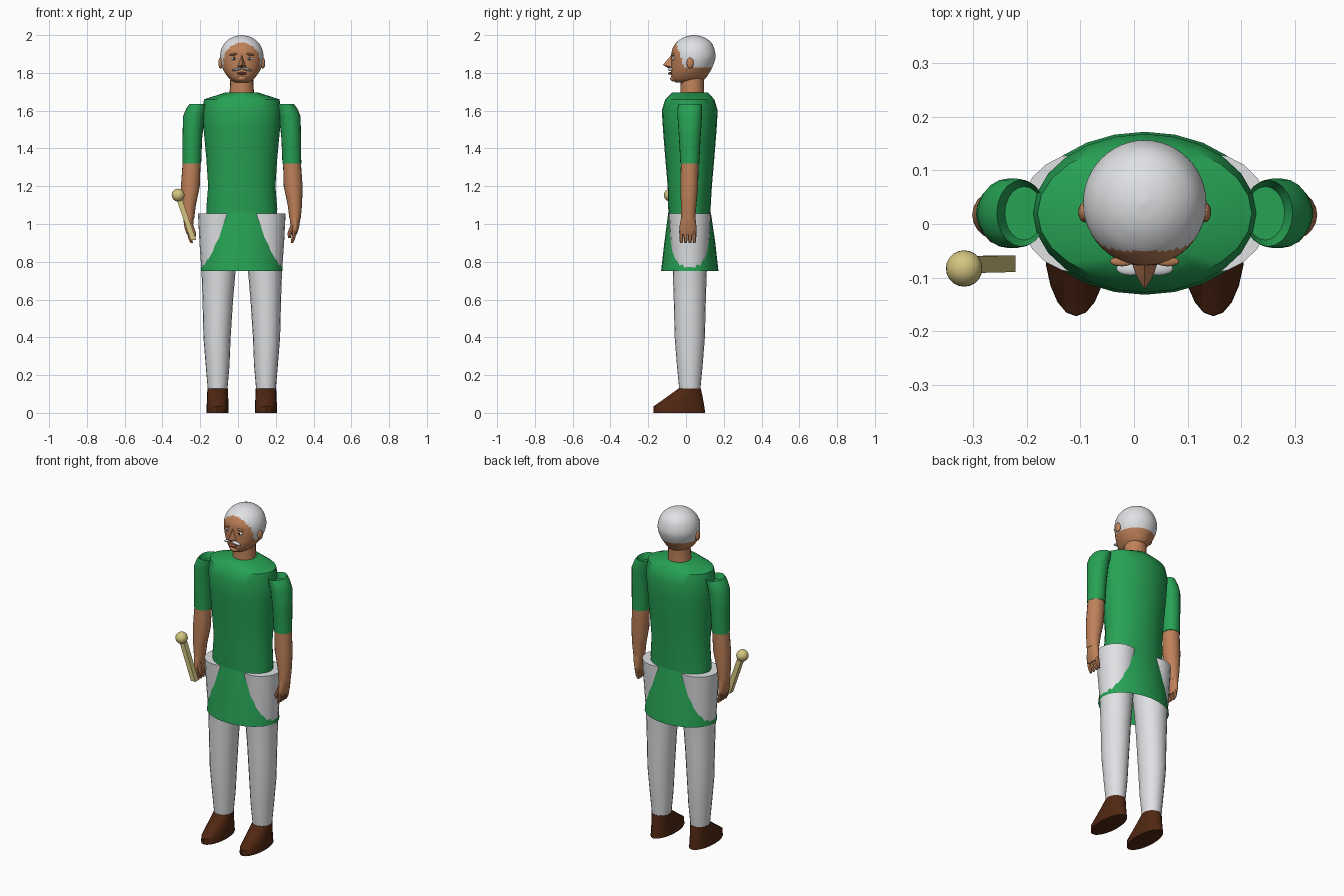
import bpy, bmesh, math
from mathutils import Vector

if "Cube" in bpy.data.objects:
    bpy.data.objects.remove(bpy.data.objects["Cube"])

MID = 0.02   # body centre line in x
parts = []


def material(name, rgb):
    m = bpy.data.materials.new(name)
    m.use_nodes = True
    m.diffuse_color = (*rgb, 1)
    m.node_tree.nodes["Principled BSDF"].inputs["Base Color"].default_value = (*rgb, 1)
    return m


GREEN = material("green cloth", (0.02, 0.36, 0.09))
WHITE = material("white", (0.74, 0.75, 0.77))
SKIN = material("skin", (0.52, 0.22, 0.10))
BROWN = material("brown leather", (0.08, 0.02, 0.006))
WOOD = material("pale wood", (0.66, 0.56, 0.22))
DARK = material("dark eye", (0.03, 0.015, 0.01))
LIP = material("lip", (0.32, 0.09, 0.05))


def finish(name, bm, *mats):
    mesh = bpy.data.meshes.new(name)
    bmesh.ops.recalc_face_normals(bm, faces=bm.faces)
    bm.to_mesh(mesh)
    bm.free()
    for m in mats:
        mesh.materials.append(m)
    ob = bpy.data.objects.new(name, mesh)
    bpy.context.collection.objects.link(ob)
    parts.append(ob)
    return ob


def refine(rows, steps):
    """Smooth curve through the rows."""
    out = []
    for i in range(len(rows) - 1):
        p0, p1, p2, p3 = (rows[min(max(j, 0), len(rows) - 1)] for j in range(i - 1, i + 3))
        for k in range(steps):
            t = k / steps
            out.append([0.5 * (2 * b + (c - a) * t + (2 * a - 5 * b + 4 * c - d) * t * t
                               + (3 * b - a - 3 * c + d) * t ** 3)
                        for a, b, c, d in zip(p0, p1, p2, p3)])
    return out + [rows[-1]]


def loft(name, rows, mat, sides=20, steps=1, cap=True, extra=()):
    """Skin elliptical rings given as (z, x, y, half width, half depth)."""
    bm = bmesh.new()
    turn = math.pi / 4 if sides == 4 else 0
    rings = []
    for z, x, y, rx, ry in refine(rows, steps):
        angles = [turn + math.tau * k / sides for k in range(sides)]
        rings.append([bm.verts.new((x + rx * math.cos(a), y + ry * math.sin(a), z)) for a in angles])
    for low, high in zip(rings, rings[1:]):
        for k in range(sides):
            n = (k + 1) % sides
            bm.faces.new((low[k], low[n], high[n], high[k]))
    if cap:
        bm.faces.new(rings[0])
        bm.faces.new(rings[-1])
    return finish(name, bm, mat, *extra)


def blob(name, loc, size, mat, tilt=0, seg=16):
    bm = bmesh.new()
    bmesh.ops.create_uvsphere(bm, u_segments=seg, v_segments=seg // 2 + 2, radius=1)
    ob = finish(name, bm, mat)
    ob.location, ob.scale, ob.rotation_euler = loc, size, (0, tilt, 0)
    return ob


# Shirt and hanging skirt
loft("shirt", [(1.03, MID, .019, .185, .108), (1.08, MID, .018, .188, .112),
               (1.2, MID, .02, .178, .117), (1.35, MID, .02, .188, .13),
               (1.5, MID, .02, .202, .142), (1.6, MID, .02, .208, .148),
               (1.66, MID, .02, .2, .13), (1.695, MID, .02, .09, .095)], GREEN, 24)
loft("skirt", [(.75, MID, .02, .217, .152), (.9, MID, .02, .203, .135),
               (1.06, MID, .019, .186, .113)], GREEN, 24, cap=False)

for s, side in ((1, "left"), (-1, "right")):
    def limb(name, rows, mat, **kw):
        return loft(side + "_" + name, [(z, MID + s * x, y, rx, ry) for z, x, y, rx, ry in rows], mat, **kw)

    # Trouser leg and shoe
    limb("trouser_leg", [(.125, .128, .02, .052, .056), (.25, .128, .02, .063, .068),
                         (.4, .131, .02, .072, .08), (.6, .127, .02, .081, .085),
                         (.75, .123, .02, .09, .09), (.9, .12, .02, .104, .102),
                         (1.055, .119, .02, .113, .112)], WHITE)
    limb("shoe", [(0, .128, -.035, .059, .137), (.035, .128, -.037, .058, .134),
                  (.085, .128, -.006, .056, .094), (.13, .128, .02, .054, .058)], BROWN)

    # Sleeve with a sunken top, forearm and hand
    limb("sleeve", [(1.32, .265, .02, .05, .05), (1.45, .262, .02, .052, .057),
                    (1.57, .254, .02, .057, .065), (1.61, .24, .02, .055, .065),
                    (1.635, .23, .02, .046, .062), (1.6, .225, .02, .036, .05)], GREEN)
    limb("forearm", [(1.03, .282, .012, .03, .038), (1.1, .281, .014, .038, .041),
                     (1.2, .272, .017, .05, .047), (1.34, .265, .02, .047, .047)], SKIN)
    limb("palm", [(.945, .277, .01, .014, .043), (.98, .281, .01, .022, .046),
                  (1.035, .282, .012, .029, .038)], SKIN)
    for k in range(4):
        y = -.025 + .023 * k
        limb("finger_%d" % (k + 1), [(.9, .265, y, .006, .007), (.92, .272, y, .01, .01),
                                     (.965, .28, y, .011, .011)], SKIN, sides=8)
    limb("thumb", [(.925, .252, -.025, .007, .007), (.95, .253, -.024, .011, .011),
                   (1.0, .272, -.015, .013, .014)], SKIN, sides=8)

    # Ear, eye, brow and moustache half
    blob(side + "_ear", (MID + s * .112, .022, 1.852), (.012, .019, .029), SKIN)
    blob(side + "_eye", (MID + s * .042, -.068, 1.876), (.015, .009, .008), WHITE)
    blob(side + "_pupil", (MID + s * .041, -.075, 1.876), (.006, .004, .006), DARK)
    blob(side + "_brow", (MID + s * .043, -.07, 1.898), (.022, .009, .006), SKIN, s * .15)
    blob(side + "_moustache", (MID + s * .026, -.083, 1.819), (.028, .013, .007), WHITE, s * .22)

# Neck and head, with hair painted above the hairline
loft("neck", [(1.68, MID, .033, .066, .064), (1.735, MID, .033, .062, .062),
              (1.79, MID, .036, .06, .062)], SKIN)
head = loft("head", [(1.75, MID, -.005, .036, .05), (1.766, MID, .012, .062, .085),
                     (1.8, MID, .022, .089, .101), (1.835, MID, .032, .106, .11),
                     (1.88, MID, .039, .115, .117), (1.92, MID, .039, .11, .113),
                     (1.955, MID, .041, .093, .097), (1.98, MID, .042, .066, .069),
                     (1.994, MID, .042, .036, .038), (2.0, MID, .042, .004, .004)],
            SKIN, sides=48, steps=5, extra=(WHITE,))
for f in head.data.polygons:
    x, y, z = f.center
    face_zone = y < -.012 - .28 * (z - 1.83) and z < 1.96 - 6 * (x - MID) ** 2
    f.material_index = int(z > 1.825 and not face_zone)

# Nose, lips and chin
bm = bmesh.new()
for p in ((0, -.078, 1.895), (0, -.122, 1.842), (.024, -.072, 1.83), (-.024, -.072, 1.83),
          (0, -.095, 1.826), (.014, -.1, 1.837), (-.014, -.1, 1.837)):
    bm.verts.new(Vector(p) + Vector((MID, 0, 0)))
bmesh.ops.convex_hull(bm, input=bm.verts)
finish("nose", bm, SKIN)
blob("lips", (MID, -.08, 1.797), (.026, .016, .007), LIP)
blob("chin", (MID, -.058, 1.771), (.03, .026, .018), SKIN)

# Rattle held by the right hand
loft("rattle_handle", [(.915, -.236, -.074, .021, .022), (1.14, -.314, -.076, .021, .022)], WOOD, sides=4)
blob("rattle_ball", (-.317, -.083, 1.153), (.034, .034, .034), WOOD, seg=20)

# Smooth shading with sharp edges kept
bpy.ops.object.select_all(action='DESELECT')
for ob in parts:
    ob.select_set(True)
bpy.context.view_layer.objects.active = parts[0]
bpy.ops.object.shade_smooth_by_angle(angle=math.radians(40))
